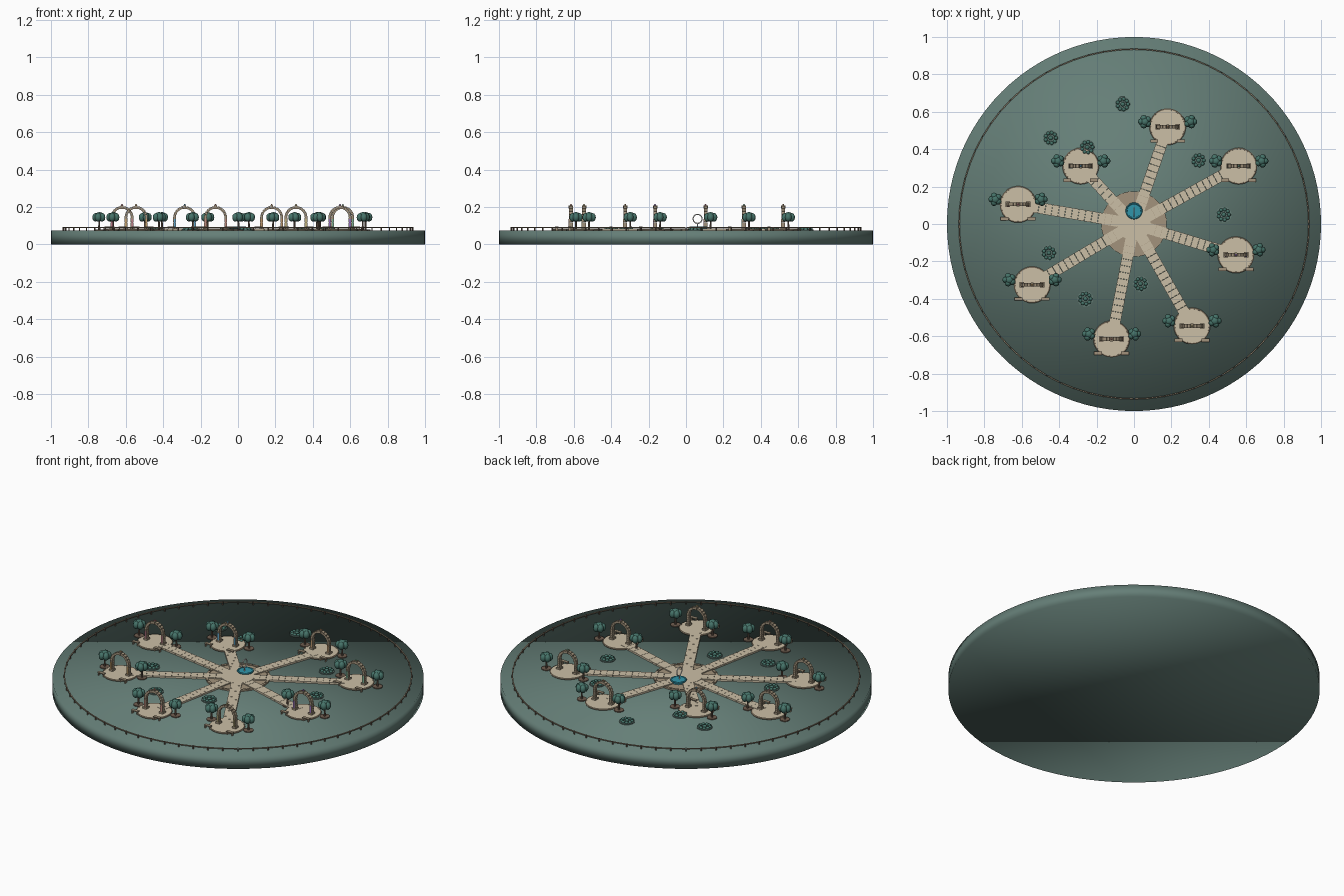
import bpy, bmesh, math
from mathutils import Matrix, Vector

if "Cube" in bpy.data.objects:
    bpy.data.objects.remove(bpy.data.objects["Cube"])

PI = math.pi
TOP = 0.075


def material(name, rgb):
    m = bpy.data.materials.new(name)
    m.diffuse_color = (*rgb, 1)
    m.use_nodes = True
    m.node_tree.nodes["Principled BSDF"].inputs["Base Color"].default_value = m.diffuse_color
    return m


GRASS = material("grass", (0.13, 0.21, 0.185))
CREAM = material("cream_stone", (0.60, 0.52, 0.38))
TAN = material("tan_stone", (0.36, 0.29, 0.20))
WOOD = material("wood", (0.16, 0.11, 0.08))
LEAF = material("leaf", (0.06, 0.17, 0.14))
WATER = material("water", (0.03, 0.30, 0.40))
WHITE = material("white", (0.85, 0.85, 0.82))


def place(loc, scale=(1, 1, 1), rot=None):
    return Matrix.Translation(loc) @ (rot or Matrix()) @ Matrix.Diagonal((*scale, 1))


def box(bm, loc, size, rot=None):
    bmesh.ops.create_cube(bm, size=1, matrix=place(loc, size, rot))


def drum(bm, x, y, z0, z1, r, sides=32, r2=None):
    bmesh.ops.create_cone(bm, cap_ends=True, segments=sides, radius1=r,
                          radius2=r if r2 is None else r2, depth=z1 - z0,
                          matrix=place((x, y, (z0 + z1) / 2)))


def blob(bm, loc, r, squash=1):
    bmesh.ops.create_icosphere(bm, subdivisions=2, radius=r, matrix=place(loc, (1, 1, squash)))


def ring(bm, center, r, t, seg=32, sides=8, rot=None):
    rows = []
    for i in range(seg):
        a = 2 * PI * i / seg
        row = []
        for j in range(sides):
            b = 2 * PI * j / sides
            p = Vector(((r + t * math.cos(b)) * math.cos(a),
                        (r + t * math.cos(b)) * math.sin(a), t * math.sin(b)))
            row.append(bm.verts.new(Vector(center) + (rot @ p if rot else p)))
        rows.append(row)
    for i in range(seg):
        p, q = rows[i], rows[(i + 1) % seg]
        for j in range(sides):
            k = (j + 1) % sides
            bm.faces.new((p[j], q[j], q[k], p[k]))


def finish(name, bm, mat, angle=35):
    me = bpy.data.meshes.new(name)
    bm.to_mesh(me)
    bm.free()
    ob = bpy.data.objects.new(name, me)
    bpy.context.collection.objects.link(ob)
    me.materials.append(mat)
    bpy.ops.object.select_all(action='DESELECT')
    ob.select_set(True)
    bpy.context.view_layer.objects.active = ob
    if angle:
        bpy.ops.object.shade_smooth_by_angle(angle=math.radians(angle))
    else:
        bpy.ops.object.shade_smooth()
    return ob


# Round island, smooth all over
bm = bmesh.new()
drum(bm, 0, 0, 0, TOP, 1, 96)
finish("island", bm, GRASS, 0)

# Perimeter fence: posts and short rails
posts, rails = bmesh.new(), bmesh.new()
N = 72
for i in range(N):
    a = 2 * PI * i / N
    drum(posts, 0.935 * math.cos(a), 0.935 * math.sin(a), TOP, 0.094, 0.004, 6)
    b = a + PI / N
    box(rails, (0.934 * math.cos(b), 0.934 * math.sin(b), 0.09), (0.006, 0.072, 0.005),
        Matrix.Rotation(b, 4, 'Z'))
finish("fence_posts", posts, WOOD)
finish("fence_rails", rails, TAN)

# Central plaza with pool and upright ring
bm = bmesh.new()
drum(bm, 0, 0, TOP, 0.079, 0.175, 48)
for i in range(24):
    a = 2 * PI * i / 24
    box(bm, (0.168 * math.cos(a), 0.168 * math.sin(a), 0.08), (0.014, 0.036, 0.008),
        Matrix.Rotation(a, 4, 'Z'))
finish("plaza_border", bm, TAN)
bm = bmesh.new()
drum(bm, 0, 0, TOP, 0.086, 0.09, 32)
finish("plaza_centre", bm, CREAM)
bm = bmesh.new()
drum(bm, 0, 0.07, TOP, 0.093, 0.04, 32)
ring(bm, (0, 0.07, 0.091), 0.04, 0.005)
finish("pool", bm, WATER)
bm = bmesh.new()
ring(bm, (0, 0.062, 0.137), 0.024, 0.003, 24, 6, Matrix.Rotation(PI / 2, 3, 'Y'))
drum(bm, 0, 0.062, 0.09, 0.112, 0.003, 8)
finish("pool_ring", bm, WHITE)

# Stations: position and accent colour
STATIONS = [
    (0.18, 0.52, (0.5, 0.3, 0.15)), (0.56, 0.31, (0.2, 0.45, 0.3)),
    (0.545, -0.165, (0.3, 0.16, 0.5)), (0.31, -0.545, (0.5, 0.42, 0.2)),
    (-0.12, -0.615, (0.5, 0.25, 0.2)), (-0.545, -0.325, (0.55, 0.35, 0.15)),
    (-0.62, 0.105, (0.5, 0.2, 0.25)), (-0.285, 0.31, (0.12, 0.38, 0.6))]

paths, pads, kerbs, arches = (bmesh.new() for _ in range(4))
trunks, crowns, benches = (bmesh.new() for _ in range(3))
for n, (x, y, rgb) in enumerate(STATIONS):
    # Radial path of paving slabs
    d, a = math.hypot(x, y), math.atan2(y, x)
    count = round((d - 0.09) / 0.035)
    step = (d - 0.09) / count
    for i in range(count):
        r = 0.05 + step * (i + 0.5)
        box(paths, (r * math.cos(a), r * math.sin(a), 0.079), (step * 0.97, 0.06, 0.012),
            Matrix.Rotation(a, 4, 'Z'))
    # Round pad with kerb
    drum(pads, x, y, TOP, 0.084, 0.093, 32)
    ring(kerbs, (x, y, 0.080), 0.093, 0.005, 32, 6)
    # Arch: stacked leg blocks, wedge blocks and keystone
    for s in (-1, 1):
        box(arches, (x + s * 0.054, y, 0.088), (0.024, 0.028, 0.012))
        for k in range(4):
            box(arches, (x + s * 0.054, y, 0.1 + k * 0.0125), (0.015, 0.02, 0.0115))
    for k in range(11):
        t = PI * (k + 0.5) / 11
        box(arches, (x + 0.054 * math.cos(t), y, 0.144 + 0.054 * math.sin(t)),
            (0.014, 0.02, 0.0145), Matrix.Rotation(-t, 4, 'Y'))
    box(arches, (x, y, 0.2), (0.014, 0.024, 0.016))
    # Accent strips and gem
    bm = bmesh.new()
    for s in (-1, 1):
        box(bm, (x + s * 0.054, y - 0.0105, 0.114), (0.009, 0.004, 0.045))
    bmesh.ops.create_icosphere(bm, subdivisions=1, radius=0.006, matrix=place((x, y, 0.211)))
    finish(f"arch_accent_{n + 1}", bm, material(f"accent_{n + 1}", rgb))
    # Pair of trees and benches
    for s in (-1, 1):
        tx, ty = x + s * 0.122, y + 0.027
        drum(trunks, tx, ty, TOP, 0.14, 0.006, 8, 0.004)
        drum(trunks, tx, ty, TOP, 0.08, 0.027, 16)
        blob(crowns, (tx, ty, 0.148), 0.026)
        for k in range(5):
            b = 2 * PI * k / 5 + (0 if s > 0 else PI)
            blob(crowns, (tx + 0.019 * math.cos(b), ty + 0.019 * math.sin(b), 0.145), 0.018, 1.3)
        box(benches, (x + s * 0.072, y - 0.076, 0.093), (0.042, 0.018, 0.005))
        for e in (-1, 1):
            box(benches, (x + s * 0.072 + e * 0.016, y - 0.076, 0.083), (0.004, 0.014, 0.016))
finish("paths", paths, CREAM)
finish("station_pads", pads, CREAM)
finish("pad_kerbs", kerbs, TAN)
finish("arches", arches, TAN)
finish("tree_trunks", trunks, WOOD)
finish("tree_crowns", crowns, LEAF)
finish("benches", benches, TAN)

# Low planting beds scattered between the paths
beds, shrubs = bmesh.new(), bmesh.new()
for x, y in [(-0.06, 0.64), (-0.445, 0.46), (-0.25, 0.41), (0.345, 0.34),
             (0.48, 0.05), (-0.455, -0.155), (0.035, -0.32), (-0.26, -0.4)]:
    drum(beds, x, y, TOP, 0.08, 0.042, 24)
    blob(shrubs, (x, y, 0.083), 0.012, 0.8)
    for k in range(9):
        a = 2 * PI * k / 9
        blob(shrubs, (x + 0.028 * math.cos(a), y + 0.028 * math.sin(a), 0.083), 0.010, 0.8)
finish("planting_beds", beds, GRASS)
finish("shrubs", shrubs, LEAF)
